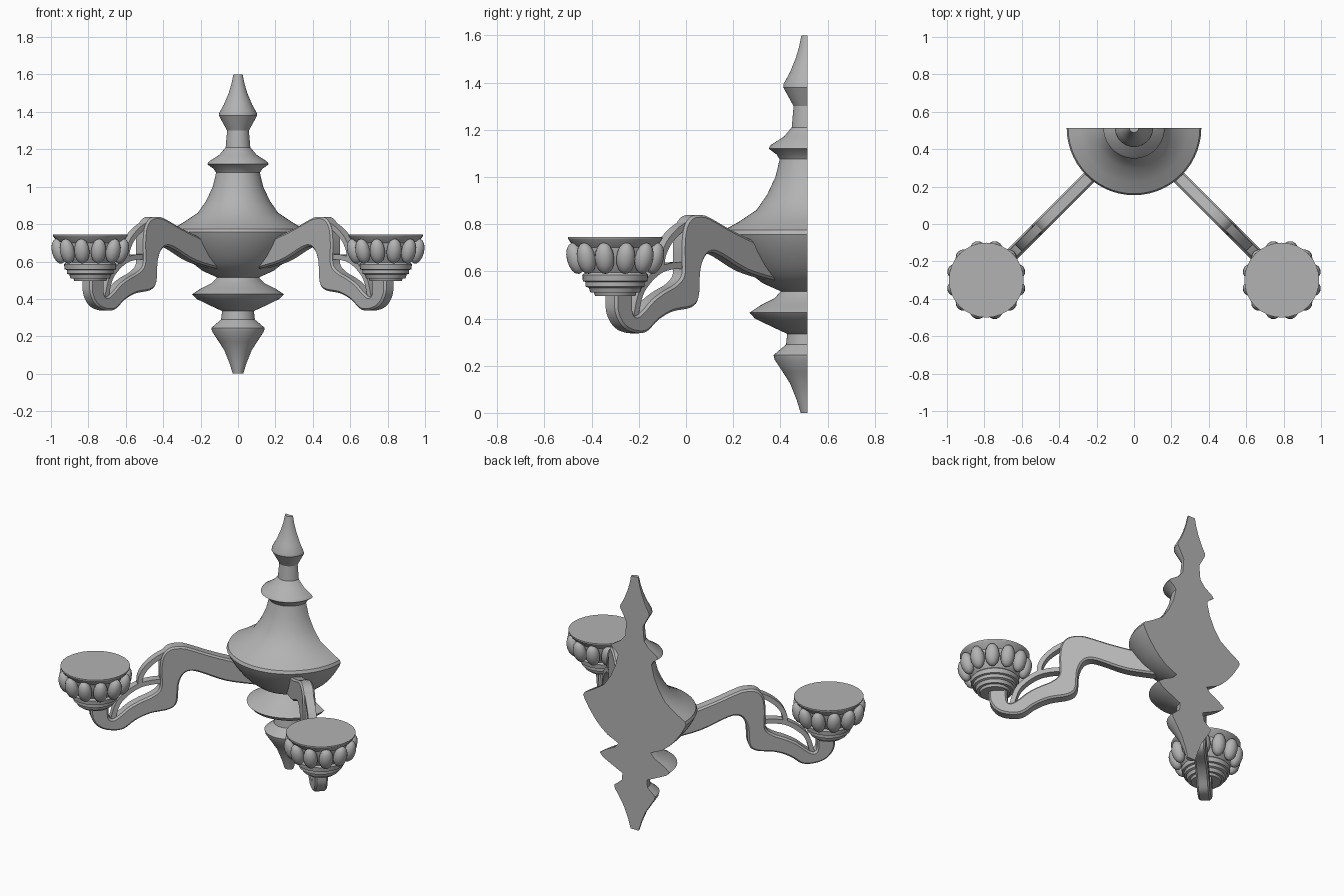
import bpy, bmesh, math
from mathutils import Vector, Matrix

if "Cube" in bpy.data.objects:
    bpy.data.objects.remove(bpy.data.objects["Cube"])

BACK_Y = 0.514                      # wall plane
ROOT = Vector((0, 0.49, 0))         # arm plane starts here
OUT = Vector((1, -1, 0)).normalized()
SIDE = Vector((1, 1, 0)).normalized()
CUP = Vector((0.79, -0.30, 0))

# Dark grey metal
METAL = bpy.data.materials.new("dark_grey")
METAL.diffuse_color = (0.45, 0.45, 0.45, 1)
METAL.use_nodes = True
METAL.node_tree.nodes["Principled BSDF"].inputs["Base Color"].default_value = METAL.diffuse_color


def finish(bm, name, mirror=False, bevel=0, angle=30):
    bmesh.ops.recalc_face_normals(bm, faces=bm.faces)
    me = bpy.data.meshes.new(name)
    bm.to_mesh(me)
    bm.free()
    me.materials.append(METAL)
    ob = bpy.data.objects.new(name, me)
    bpy.context.collection.objects.link(ob)
    bpy.ops.object.select_all(action='DESELECT')
    ob.select_set(True)
    bpy.context.view_layer.objects.active = ob
    bpy.ops.object.shade_smooth_by_angle(angle=math.radians(angle))
    if bevel:
        b = ob.modifiers.new("bevel", 'BEVEL')
        b.width, b.segments, b.limit_method = bevel, 1, 'ANGLE'
        b.angle_limit = math.radians(60)
    if mirror:
        ob.modifiers.new("mirror", 'MIRROR')
    return ob


def lathe(profile, centre, start, sweep, steps):
    """Revolve (radius, z) points and close both ends; returns bmesh."""
    bm = bmesh.new()
    full = abs(sweep - 2 * math.pi) < 1e-6
    rings = []
    for i in range(steps if full else steps + 1):
        a = start + sweep * i / steps
        rings.append([bm.verts.new((centre.x + r * math.cos(a),
                                    centre.y + r * math.sin(a), z)) for r, z in profile])
    pairs = list(zip(rings, rings[1:])) + ([(rings[-1], rings[0])] if full else [])
    for p, q in pairs:
        for k in range(len(profile) - 1):
            bm.faces.new((p[k], q[k], q[k + 1], p[k + 1]))
    bm.faces.new([r[0] for r in rings])
    bm.faces.new([r[-1] for r in rings])
    if not full:                    # flat wall side
        for k in range(len(profile) - 1):
            a, b = rings[0], rings[-1]
            bm.faces.new((a[k], a[k + 1], b[k + 1], b[k]))
    return bm


def smooth_path(pts, n=4):
    """Catmull-Rom resampling of an open 2D path."""
    pts = [Vector(p) for p in pts]
    res = []
    get = lambda i: pts[max(0, min(len(pts) - 1, i))]
    for i in range(len(pts) - 1):
        a, b, c, d = get(i - 1), get(i), get(i + 1), get(i + 2)
        for k in range(n):
            t = k / n
            res.append(0.5 * (2 * b + (c - a) * t + (2 * a - 5 * b + 4 * c - d) * t * t
                              + (3 * b - a - 3 * c + d) * t ** 3))
    return res + [pts[-1]]


def slab(outline, width, name, bevel=0):
    """Extrude an outline in the arm plane (u, z) sideways, then mirror it."""
    bm = bmesh.new()
    loops = [[bm.verts.new(ROOT + OUT * p.x + SIDE * s * width / 2 + Vector((0, 0, p.y)))
              for p in outline] for s in (-1, 1)]
    n = len(outline)
    for lp in loops:
        bm.faces.new(lp)
    for i in range(n):
        j = (i + 1) % n
        bm.faces.new((loops[0][i], loops[0][j], loops[1][j], loops[1][i]))
    return finish(bm, name, mirror=True, bevel=bevel)


def ribbon(pts, thick, width, name):
    """Thin bar of constant thickness following a path in the arm plane."""
    path = smooth_path(pts, 5)
    left, right = [], []
    for i, p in enumerate(path):
        t = (path[min(i + 1, len(path) - 1)] - path[max(i - 1, 0)]).normalized()
        nrm = Vector((-t.y, t.x)) * thick / 2
        left.append(p + nrm)
        right.append(p - nrm)
    return slab(left + right[::-1], width, name)


# Turned half body, flat against the wall
body = [(.028, 0), (.045, .055), (.073, .125), (.105, .175), (.138, .225), (.143, .245),
        (.09, .29), (.085, .335), (.15, .365), (.222, .40), (.245, .425), (.20, .455),
        (.14, .485), (.112, .515), (.19, .55), (.235, .585), (.275, .625), (.32, .685),
        (.35, .735), (.36, .757), (.352, .775), (.29, .81), (.215, .86), (.17, .925),
        (.135, 1.0), (.117, 1.075), (.13, 1.095), (.164, 1.12), (.155, 1.135),
        (.10, 1.17), (.066, 1.21), (.058, 1.30), (.102, 1.38), (.10, 1.395),
        (.075, 1.44), (.05, 1.50), (.035, 1.55), (.025, 1.60)]
finish(lathe(body, Vector((0, BACK_Y, 0)), math.pi, math.pi, 28), "body")

# S-shaped arms
upper = [(.18, .69), (.32, .73), (.45, .775), (.56, .82), (.62, .838), (.69, .832),
         (.732, .785), (.745, .70), (.745, .59), (.79, .545), (.86, .515), (.925, .48),
         (.98, .435), (1.02, .412), (1.042, .43), (1.045, .51)]
lower = [(1.148, .51), (1.145, .43), (1.105, .37), (1.04, .342), (.96, .343),
         (.885, .395), (.80, .43), (.69, .447), (.645, .49), (.635, .60), (.61, .66),
         (.57, .68), (.51, .665), (.36, .60), (.18, .56)]
slab(smooth_path(upper) + smooth_path(lower), .074, "arm", bevel=.01)

# Thin scroll braces between arm and cup
ribbon([(.70, .80), (.76, .77), (.82, .72), (.855, .66), (.86, .60)],
       .028, .05, "upper_scroll")
ribbon([(.73, .625), (.80, .622), (.87, .605), (.94, .56), (.99, .50), (1.02, .40)],
       .028, .05, "lower_scroll")

# Stepped cups
cup = [(.085, .495), (.09, .51), (.105, .51), (.112, .53), (.125, .535), (.125, .555),
       (.137, .558), (.14, .585), (.13, .595), (.15, .625), (.162, .66), (.168, .70),
       (.188, .72), (.200, .738), (.200, .745)]
finish(lathe(cup, CUP, 0, 2 * math.pi, 32), "cup", mirror=True)

# Ring of egg-shaped petals round each cup
bm = bmesh.new()
for i in range(12):
    mat = (Matrix.Translation(CUP + Vector((0, 0, .655)))
           @ Matrix.Rotation(math.radians(15 + 30 * i), 4, 'Z')
           @ Matrix.Translation((.174, 0, 0))
           @ Matrix.Rotation(math.radians(14), 4, 'Y')
           @ Matrix.Diagonal((.038, .042, .068, 1)))
    bmesh.ops.create_uvsphere(bm, u_segments=12, v_segments=8, radius=1, matrix=mat)
finish(bm, "petals", mirror=True, angle=50)
